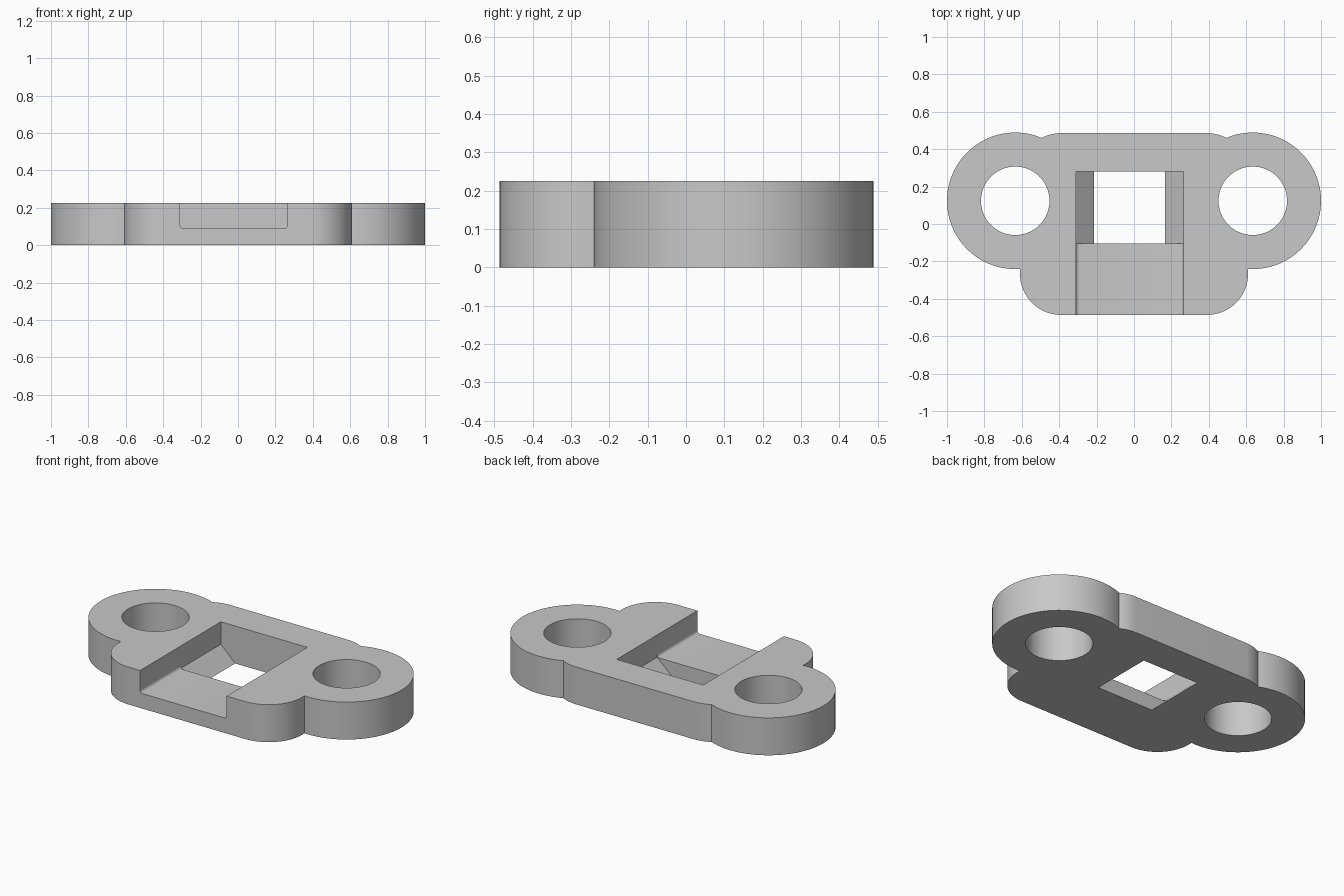
import bpy
import bmesh
from math import cos, sin, pi, radians

default = bpy.data.objects.get("Cube")
if default:
    bpy.data.objects.remove(default, do_unlink=True)

HEIGHT = 0.225
FLOOR = 0.09           # slot floor height
LEFT, RIGHT = -0.31, 0.265
EAR_X, EAR_Y = 0.635, 0.124

grey = bpy.data.materials.new("plain grey")
grey.use_nodes = True
grey.diffuse_color = (0.58, 0.58, 0.58, 1)
grey.node_tree.nodes["Principled BSDF"].inputs["Base Color"].default_value = grey.diffuse_color


def arc(cx, cy, r, start, end, steps):
    return [(cx + r * cos(start + (end - start) * i / steps),
             cy + r * sin(start + (end - start) * i / steps)) for i in range(steps + 1)]


def prism(name, profile, low, high, axis="z"):
    """Extrude a closed 2D profile along z (profile in xy) or y (profile in xz)."""
    def place(p, t):
        return (p[0], p[1], t) if axis == "z" else (p[0], t, p[1])
    bm = bmesh.new()
    base = bm.faces.new([bm.verts.new(place(p, low)) for p in profile])
    grown = bmesh.ops.extrude_face_region(bm, geom=[base])["geom"]
    for v in grown:
        if isinstance(v, bmesh.types.BMVert):
            v.co["xyz".index(axis)] = high
    bmesh.ops.recalc_face_normals(bm, faces=bm.faces)
    mesh = bpy.data.meshes.new(name)
    bm.to_mesh(mesh)
    bm.free()
    mesh.materials.append(grey)
    obj = bpy.data.objects.new(name, mesh)
    bpy.context.collection.objects.link(obj)
    return obj


def combine(target, tool, operation):
    tool.hide_render = True
    mod = target.modifiers.new(operation.title(), "BOOLEAN")
    mod.operation, mod.object, mod.solver = operation, tool, "EXACT"
    bpy.context.view_layer.objects.active = target
    bpy.ops.object.modifier_apply(modifier=mod.name)
    bpy.data.objects.remove(tool, do_unlink=True)


def circle(cx, cy, r, steps=96):
    return arc(cx, cy, r, 0, 2 * pi, steps)[:-1]


# Central block with rounded corners
corner = 0.22
cx, cy = 0.61 - corner, 0.486 - corner
outline = []
for k, (sx, sy) in enumerate([(1, 1), (-1, 1), (-1, -1), (1, -1)]):
    outline += arc(sx * cx, sy * cy, corner, k * pi / 2, (k + 1) * pi / 2, 20)
plate = prism("mounting_plate", outline, 0, HEIGHT)

# Round ears, then their screw holes
for side in (-1, 1):
    combine(plate, prism("ear", circle(side * EAR_X, EAR_Y, 0.365), 0, HEIGHT), "UNION")
for side in (-1, 1):
    combine(plate, prism("screw_hole", circle(side * EAR_X, EAR_Y, 0.183), -0.1, 0.4), "DIFFERENCE")

# Slot open at the front, with small fillets along its floor
f = 0.018
slot = [(LEFT, 0.4)] + arc(LEFT + f, FLOOR + f, f, pi, 1.5 * pi, 4)
slot += arc(RIGHT - f, FLOOR + f, f, 1.5 * pi, 2 * pi, 4) + [(RIGHT, 0.4)]
combine(plate, prism("slot", slot, -0.7, 0.0, "y"), "DIFFERENCE")

# Square window with sloping left and right sides
window = [(LEFT, 0.4), (LEFT, FLOOR), (-0.215, 0), (-0.215, -0.1),
          (0.165, -0.1), (0.165, 0), (RIGHT, FLOOR), (RIGHT, 0.4)]
combine(plate, prism("window", window, -0.105, 0.28, "y"), "DIFFERENCE")

# Smooth the curved walls, keep the rims sharp
bpy.ops.object.select_all(action="DESELECT")
plate.select_set(True)
bpy.context.view_layer.objects.active = plate
bpy.ops.object.shade_smooth_by_angle(angle=radians(30))
